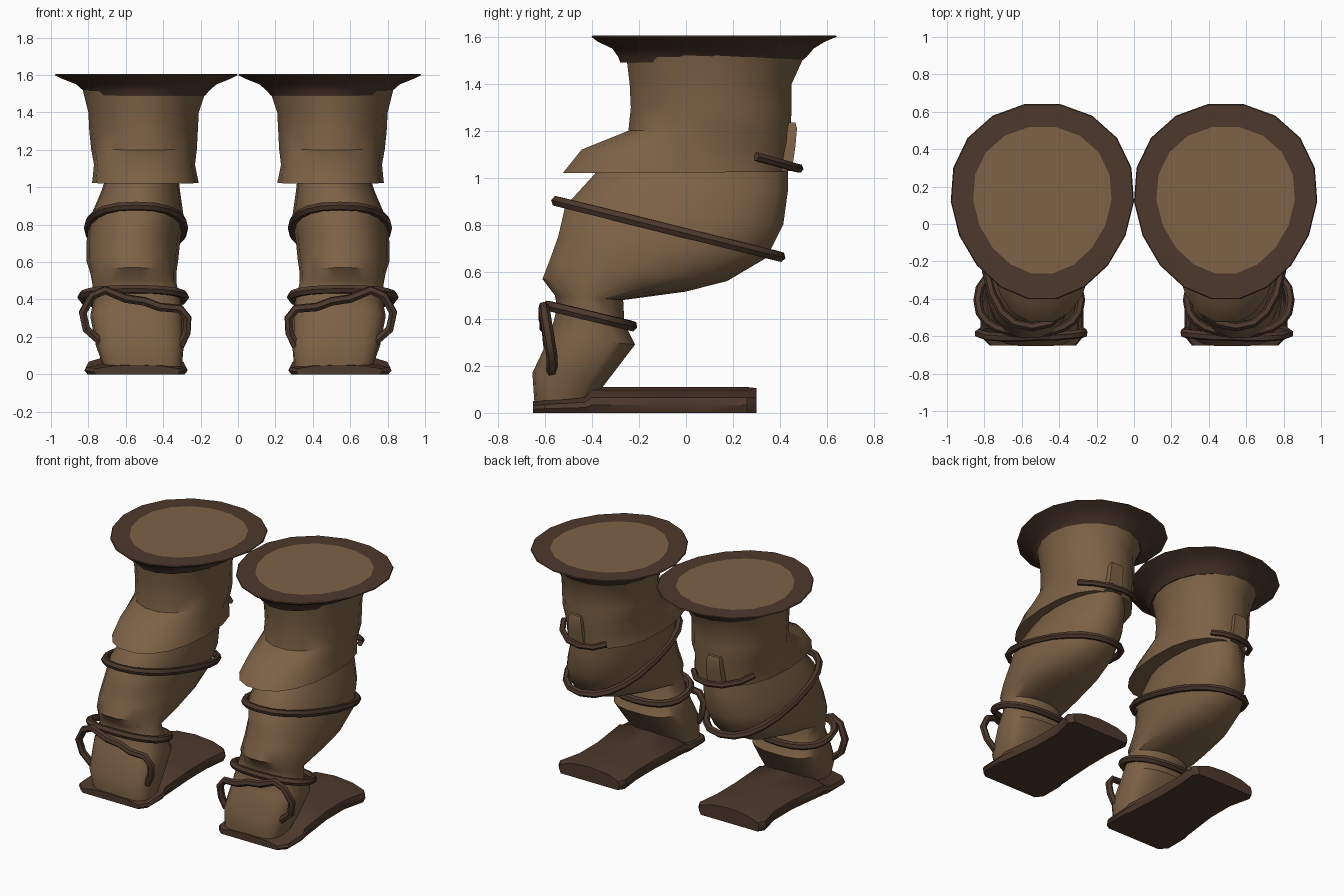
import bpy, bmesh, math

if "Cube" in bpy.data.objects:
    bpy.data.objects.remove(bpy.data.objects["Cube"])

def material(name, col):
    m = bpy.data.materials.new(name)
    m.diffuse_color = (*col, 1)
    m.use_nodes = True
    m.node_tree.nodes["Principled BSDF"].inputs["Base Color"].default_value = m.diffuse_color
    return m

TAN = material("tan leather", (0.205, 0.122, 0.062))
DARK = material("dark brown leather", (0.075, 0.040, 0.025))
N = 18

def spow(v, p):
    return math.copysign(abs(v) ** p, v)

def ring(front, back, xi, xo, egg=0.0, p=1.0, grow=0.0, n=N):
    """Tilted oval through a front (y, z) and a back (y, z), with inner and outer x."""
    pts = []
    cx, hw = (xi + xo) / 2, (xo - xi) / 2 + grow
    for i in range(n):
        t = 2 * math.pi * i / n
        c, s = spow(math.cos(t), p), spow(math.sin(t), p)
        k = (s + 1) / 2
        y = front[0] + (back[0] - front[0]) * k + grow * s
        z = front[1] + (back[1] - front[1]) * k
        pts.append((cx + hw * c * (1 + egg * s), y, z))
    return pts

def finish(ob, mats, angle=40):
    for m in mats:
        ob.data.materials.append(m)
    bpy.ops.object.select_all(action='DESELECT')
    ob.select_set(True)
    bpy.context.view_layer.objects.active = ob
    bpy.ops.object.shade_smooth_by_angle(angle=math.radians(angle))

def loft(name, rings, side, mats, angle=40, rule=None):
    """Skin closed rings, cap both ends; side mirrors in x."""
    bm = bmesh.new()
    rows = [[bm.verts.new((side * x, y, z)) for x, y, z in r] for r in rings]
    n = len(rows[0])
    for a, b in zip(rows, rows[1:]):
        for i in range(n):
            bm.faces.new((a[i], a[(i + 1) % n], b[(i + 1) % n], b[i]))
    bm.faces.new(rows[0])
    bm.faces.new(rows[-1])
    bmesh.ops.recalc_face_normals(bm, faces=bm.faces)
    if rule:
        for f in bm.faces:
            f.material_index = rule(f)
    me = bpy.data.meshes.new(name)
    bm.to_mesh(me)
    bm.free()
    ob = bpy.data.objects.new(name, me)
    bpy.context.collection.objects.link(ob)
    finish(ob, mats, angle)

def strap(name, pts, side, r, closed):
    """Round leather cord along a path."""
    cu = bpy.data.curves.new(name, 'CURVE')
    cu.dimensions = '3D'
    cu.bevel_depth = r
    cu.bevel_resolution = 1
    cu.use_fill_caps = True
    sp = cu.splines.new('POLY')
    sp.points.add(len(pts) - 1)
    for q, (x, y, z) in zip(sp.points, pts):
        q.co = (side * x, y, z, 1)
    sp.use_cyclic_u = closed
    ob = bpy.data.objects.new(name, cu)
    bpy.context.collection.objects.link(ob)
    bpy.ops.object.select_all(action='DESELECT')
    ob.select_set(True)
    bpy.context.view_layer.objects.active = ob
    bpy.ops.object.convert(target='MESH')
    finish(bpy.context.object, [DARK], 50)

# Lower leg and foot, from toe to knee: front, back, x range, squareness
LEG = [
    ((-.645, .03), (-.40, .05), -.72, -.30, .6),
    ((-.655, .17), (-.33, .14), -.76, -.29, .6),
    ((-.58, .33), (-.215, .29), -.79, -.29, .7),
    ((-.55, .45), (-.26, .38), -.77, -.31, .9),
    ((-.56, .50), (-.265, .48), -.78, -.33, 1),
    ((-.615, .57), (0.0, .515), -.79, -.33, .9),
    ((-.585, .65), (.18, .56), -.81, -.32, .9),
    ((-.55, .75), (.35, .66), -.81, -.31, .9),
    ((-.52, .88), (.42, .80), -.79, -.29, .9),
    ((-.40, 1.01), (.44, .95), -.73, -.31, .9),
    ((-.36, 1.06), (.44, 1.08), -.70, -.32, 1),
]
# Upper sleeve with the flared front hem
SLEEVE = [
    ((-.53, 1.02), (.43, 1.025), -.78, -.21, .85),
    ((-.45, 1.12), (.445, 1.12), -.77, -.23, .9),
    ((-.25, 1.20), (.45, 1.21), -.785, -.22, .95),
    ((-.24, 1.30), (.455, 1.30), -.795, -.215, 1),
    ((-.245, 1.40), (.455, 1.40), -.80, -.21, 1),
    ((-.26, 1.52), (.51, 1.52), -.83, -.17, 1),
]
# Rim: front y, back y, z, half width
RIM = [(-.285, .49, 1.49, .315), (-.295, .52, 1.515, .335), (-.32, .55, 1.55, .375),
       (-.385, .60, 1.58, .45), (-.41, .65, 1.60, .49), (-.405, .645, 1.605, .485),
       (-.27, .525, 1.606, .37)]
# Sole: y, x range, height
SOLE = [(-.65, -.77, -.31, .05), (-.60, -.82, -.27, .06), (-.43, -.82, -.27, .075),
        (-.40, -.81, -.28, .11), (-.10, -.77, -.30, .11), (.10, -.77, -.30, .11),
        (.26, -.81, -.28, .11), (.30, -.78, -.31, .105)]
SECTION = [(-.94, 0), (-1, .3), (-.96, .6), (-.6, .88), (0, 1),
           (.6, .88), (.96, .6), (1, .3), (.94, 0)]
# Loop over the toe and short strap on the back
TOE_LOOP = [(-.73, -.57, .17), (-.81, -.57, .24), (-.83, -.585, .33), (-.78, -.60, .42),
            (-.71, -.605, .45), (-.60, -.605, .405), (-.50, -.60, .39), (-.42, -.60, .36),
            (-.31, -.59, .35), (-.27, -.585, .30), (-.275, -.575, .22), (-.31, -.57, .15)]
BACK_STRAP = [(-.74, .30, 1.09), (-.69, .39, 1.065), (-.60, .46, 1.045), (-.50, .48, 1.04),
              (-.40, .46, 1.045), (-.34, .40, 1.06)]

for side, tag in ((1, "left"), (-1, "right")):
    loft(tag + "_lower_leg", [ring(f, b, i, o, 0, p) for f, b, i, o, p in LEG], side, [TAN])
    loft(tag + "_sleeve", [ring(f, b, i, o, .05, p) for f, b, i, o, p in SLEEVE], side, [TAN])
    # Rim with a tan disc on top
    loft(tag + "_rim", [ring((f, z), (b, z), -.49 - w, -.49 + w, .1) for f, b, z, w in RIM],
         side, [DARK, TAN],
         rule=lambda f: int(len(f.verts) == N and f.calc_center_median().z > 1.55))
    # Flat sole with a crowned top
    loft(tag + "_sole",
         [[((a + b) / 2 + (b - a) / 2 * u, y, h * v) for u, v in SECTION] for y, a, b, h in SOLE],
         side, [DARK])
    # Cords round the knee and ankle
    strap(tag + "_knee_strap", ring((-.55, .90), (.40, .665), -.80, -.29, 0, .85, 0, 20),
          side, .024, True)
    strap(tag + "_ankle_strap", ring((-.585, .455), (-.23, .37), -.835, -.285, 0, .85, 0, 20),
          side, .024, True)
    strap(tag + "_toe_loop", TOE_LOOP, side, .024, False)
    strap(tag + "_back_strap", BACK_STRAP, side, .02, False)
    # Pull tab on the back
    loft(tag + "_pull_tab",
         [[(-.54 - w, y0, z), (-.54 + w, y0, z), (-.54 + w, y1, z), (-.54 - w, y1, z)]
          for w, y0, y1, z in ((.06, .36, .45, 1.03), (.055, .38, .465, 1.13),
                               (.05, .40, .472, 1.21), (.04, .41, .465, 1.235))],
         side, [TAN])
